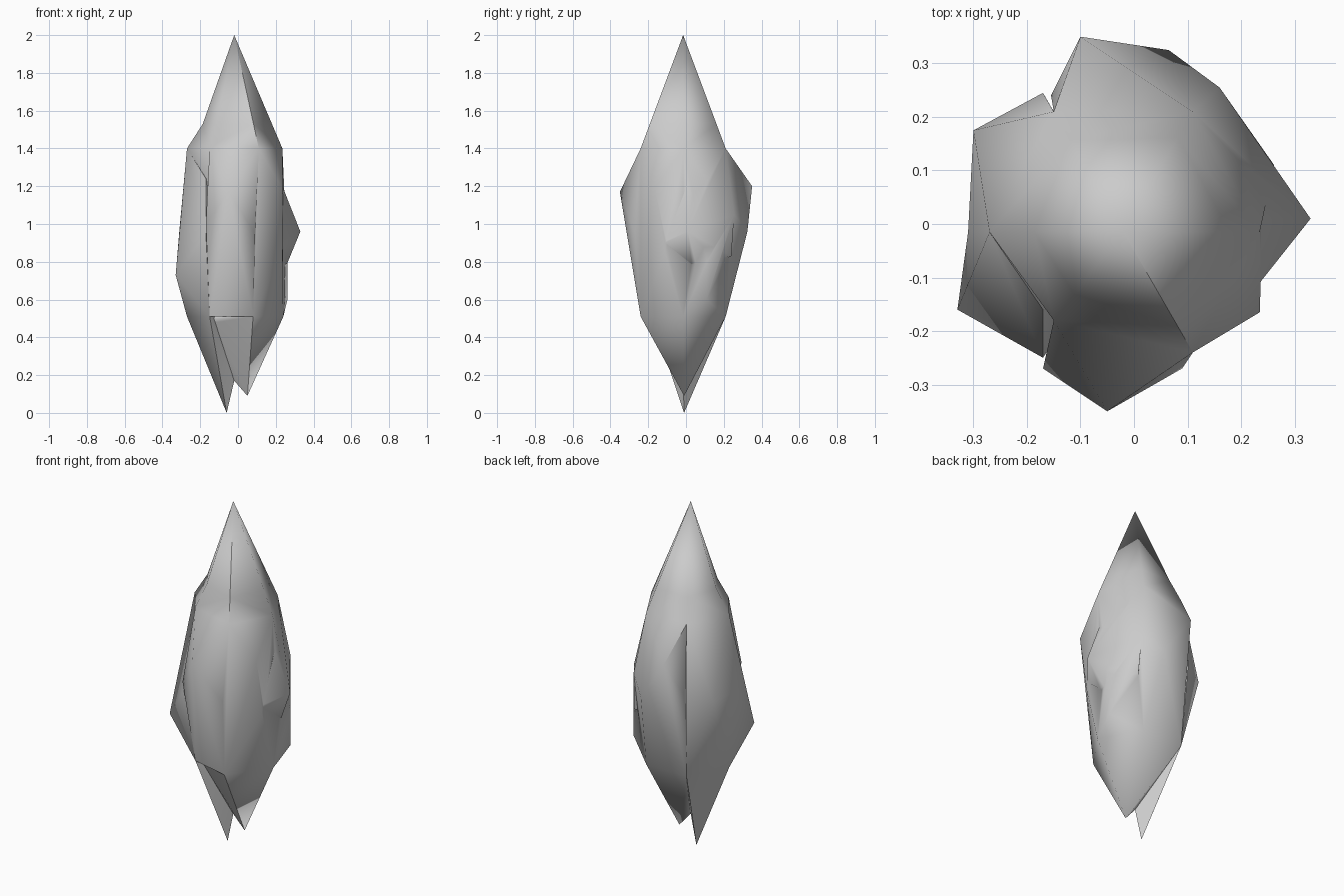
import bpy, bmesh, math

if "Cube" in bpy.data.objects:
    bpy.data.objects.remove(bpy.data.objects["Cube"])


def make_object(name, bm):
    bmesh.ops.recalc_face_normals(bm, faces=bm.faces[:])
    mesh = bpy.data.meshes.new(name)
    bm.to_mesh(mesh)
    bm.free()
    obj = bpy.data.objects.new(name, mesh)
    bpy.context.collection.objects.link(obj)
    return obj


def hull(name, points):
    bm = bmesh.new()
    for p in points:
        bm.verts.new(p)
    bmesh.ops.convex_hull(bm, input=bm.verts[:])
    loose = [v for v in bm.verts if not v.link_faces]
    bmesh.ops.delete(bm, geom=loose, context='VERTS')
    return make_object(name, bm)


# Hexagonal rings, starting at the left corner and running past the front
TIP = (-0.02, -0.015, 2.0)
upper = [(-0.27, -0.015, 1.4), (-0.15, -0.18, 1.41), (0.11, -0.24, 1.4),
         (0.235, -0.015, 1.4), (0.11, 0.21, 1.4), (-0.15, 0.21, 1.4)]
lower = [(-0.27, -0.015, 0.51), (-0.15, -0.18, 0.51), (0.08, -0.24, 0.51),
         (0.24, -0.015, 0.51), (0.11, 0.21, 0.51), (-0.15, 0.21, 0.51)]
inset = [0.85, 0.9, 1, 1, 1, 0.97]     # pinched collar on the left side
collar = []
for p, k in zip(upper, inset):
    f = (2 - 1.53) / 0.6 * k
    collar.append((TIP[0] + (p[0] - TIP[0]) * f, TIP[1] + (p[1] - TIP[1]) * f, 1.53))

# Core column with pointed top
bm = bmesh.new()
rings = [[bm.verts.new(p) for p in ring] for ring in (lower, upper, collar)]
tip = bm.verts.new(TIP)
bm.faces.new(rings[0])
for i in range(6):
    j = (i + 1) % 6
    for a, b in zip(rings, rings[1:]):
        bm.faces.new((a[i], a[j], b[j], b[i]))
    bm.faces.new((rings[2][i], rings[2][j], tip))
bmesh.ops.triangulate(bm, faces=bm.faces[:])
crystal = make_object("crystal", bm)

# Bulging facets on the sides of the column
axis = [(-0.02, -0.015, 1.15), (-0.02, -0.015, 0.7)]
bulges = {
    1: [(-0.05, -0.35, 1.17), (-0.17, -0.27, 1.0), (0.09, -0.27, 0.95)],
    2: [(0.235, -0.165, 1.19), (0.235, -0.11, 0.85)],
    3: [(0.16, 0.255, 1.05), (0.262, 0.11, 0.6), (0.262, 0.11, 0.8)],
    4: [(-0.10, 0.35, 1.2), (0.065, 0.325, 0.96), (0.16, 0.255, 1.05),
        (-0.155, 0.24, 1.0)],
    5: [(-0.30, 0.175, 0.97), (-0.17, 0.245, 1.0), (-0.31, -0.015, 0.97)],
}
parts = []
for i, pts in bulges.items():
    j = (i + 1) % 6
    parts.append(hull("facet", [upper[i], upper[j], lower[i], lower[j]] + pts + axis))

# Low bulge on the left and spur on the right
parts.append(hull("left_bulge", [upper[0], (-0.17, -0.16, 1.24), (-0.31, -0.015, 0.97),
                                 (-0.33, -0.16, 0.73), (-0.17, -0.25, 0.95),
                                 lower[0], lower[1]] + axis))
parts.append(hull("spur", [upper[4], (0.24, 0, 1.19), (0.33, 0.01, 0.96),
                           (0.26, 0.03, 0.79), (0.235, -0.11, 0.9),
                           (0.16, 0.255, 1.05), (0.17, 0.24, 0.83)] + axis))

# Forked bottom points
inner = [(-0.02, -0.015, 0.17), (-0.02, -0.015, 0.8)]
parts.append(hull("long_point", [lower[0], lower[1], lower[5],
                                 (-0.06, -0.01, 0.0)] + inner))
parts.append(hull("short_point", [(-0.13, -0.15, 0.5), lower[2], lower[3], lower[4],
                                  lower[5], (0.05, -0.01, 0.09)] + inner))

# Fuse everything into one shell
for part in parts:
    mod = crystal.modifiers.new("join", 'BOOLEAN')
    mod.operation = 'UNION'
    mod.solver = 'EXACT'
    mod.object = part
deps = bpy.context.evaluated_depsgraph_get()
fused = bpy.data.meshes.new_from_object(crystal.evaluated_get(deps))
crystal.modifiers.clear()
crystal.data = fused
for part in parts:
    bpy.data.objects.remove(part)
bm = bmesh.new()
bm.from_mesh(fused)
bmesh.ops.remove_doubles(bm, verts=bm.verts[:], dist=0.002)
bm.to_mesh(fused)
bm.free()

# Soft shading with sharp main ridges
bpy.context.view_layer.objects.active = crystal
crystal.select_set(True)
bpy.ops.object.shade_smooth_by_angle(angle=math.radians(66))
